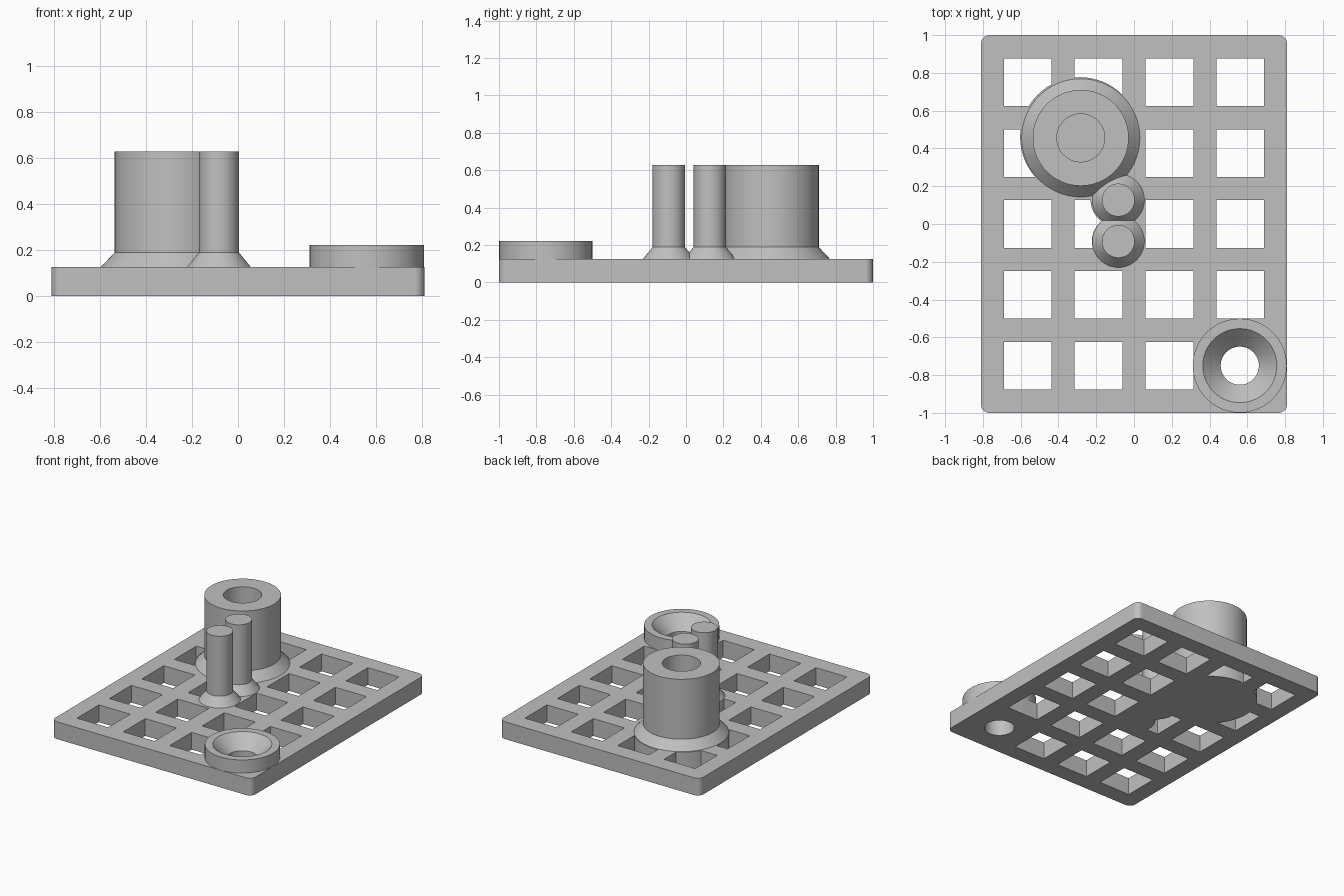
import bpy, bmesh, math

if "Cube" in bpy.data.objects:
    bpy.data.objects.remove(bpy.data.objects["Cube"])

PLATE_H, FLARE_H, TOP, RIM = 0.126, 0.189, 0.627, 0.222
SEG = 64

grey = bpy.data.materials.new("light grey")
grey.diffuse_color = (0.53, 0.53, 0.53, 1)
grey.use_nodes = True
grey.node_tree.nodes["Principled BSDF"].inputs["Base Color"].default_value = grey.diffuse_color


def finish(name, bm, smooth=True):
    bmesh.ops.recalc_face_normals(bm, faces=bm.faces)
    me = bpy.data.meshes.new(name)
    bm.to_mesh(me)
    bm.free()
    ob = bpy.data.objects.new(name, me)
    bpy.context.collection.objects.link(ob)
    me.materials.append(grey)
    if smooth:
        shade(ob)
    return ob


def shade(ob):
    bpy.ops.object.select_all(action='DESELECT')
    ob.select_set(True)
    bpy.context.view_layer.objects.active = ob
    bpy.ops.object.shade_smooth_by_angle(angle=math.radians(30))


def lathe(name, x, y, profile, closed=False, smooth=True):
    """Turn (radius, z) points around a vertical axis; open profiles get end caps."""
    bm = bmesh.new()
    rings = [[bm.verts.new((x + r * math.cos(2 * math.pi * i / SEG),
                            y + r * math.sin(2 * math.pi * i / SEG), z))
              for i in range(SEG)] for r, z in profile]
    pairs = list(zip(rings, rings[1:]))
    if closed:
        pairs.append((rings[-1], rings[0]))
    else:
        bm.faces.new(rings[0])
        bm.faces.new(rings[-1])
    for a, b in pairs:
        for i in range(SEG):
            j = (i + 1) % SEG
            bm.faces.new((a[i], a[j], b[j], b[i]))
    return finish(name, bm, smooth)


def boolean(target, tool, op):
    mod = target.modifiers.new(op, 'BOOLEAN')
    mod.operation, mod.solver, mod.object = op, 'EXACT', tool
    bpy.context.view_layer.objects.active = target
    bpy.ops.object.modifier_apply(modifier=mod.name)
    bpy.data.objects.remove(tool)


# Base plate with rounded corners
bm = bmesh.new()
W, L, R = 0.81, 1.0, 0.045
outline = []
for k, (sx, sy) in enumerate([(1, 1), (-1, 1), (-1, -1), (1, -1)]):
    for s in range(9):
        a = math.pi / 2 * (k + s / 8)
        outline.append(bm.verts.new((sx * (W - R) + R * math.cos(a),
                                     sy * (L - R) + R * math.sin(a), 0)))
face = bm.faces.new(outline)
ext = bmesh.ops.extrude_face_region(bm, geom=[face])
for v in ext['geom']:
    if isinstance(v, bmesh.types.BMVert):
        v.co.z = PLATE_H
plate = finish("base_plate", bm, smooth=False)

# Grid of square openings, 4 by 5
bm = bmesh.new()
for i in range(4):
    for j in range(5):
        cube = bmesh.ops.create_cube(bm, size=1)['verts']
        for v in cube:
            v.co = (v.co.x * 0.253 + (i - 1.5) * 0.375,
                    v.co.y * 0.253 + (j - 2) * 0.375, v.co.z)
boolean(plate, finish("grid_cutter", bm, smooth=False), 'DIFFERENCE')

# Solid pads that fill the grid under each feature
for x, y, r in [(-0.286, 0.460, 0.317), (-0.088, 0.129, 0.142),
                (-0.085, -0.092, 0.138), (0.56, -0.75, 0.249)]:
    pad = lathe("pad", x, y, [(r, 0), (r, PLATE_H)], smooth=False)
    boolean(plate, pad, 'UNION')

# Screw hole through the plate
hole = lathe("hole_cutter", 0.56, -0.75, [(0.101, -0.1), (0.101, 0.3)], smooth=False)
boolean(plate, hole, 'DIFFERENCE')
shade(plate)

# Large hollow post with flared foot
lathe("large_post", -0.282, 0.456,
      [(0.313, PLATE_H), (0.254, FLARE_H), (0.254, TOP),
       (0.127, TOP), (0.127, PLATE_H + 0.002)])

# Two slim pins with flared feet
for name, y in [("rear_pin", 0.127), ("front_pin", -0.092)]:
    lathe(name, -0.083, y, [(0.138, PLATE_H), (0.087, FLARE_H), (0.087, TOP)])

# Countersunk screw ring at the corner
lathe("screw_ring", 0.56, -0.75,
      [(0.249, PLATE_H), (0.249, RIM), (0.196, RIM), (0.101, PLATE_H)], closed=True)
